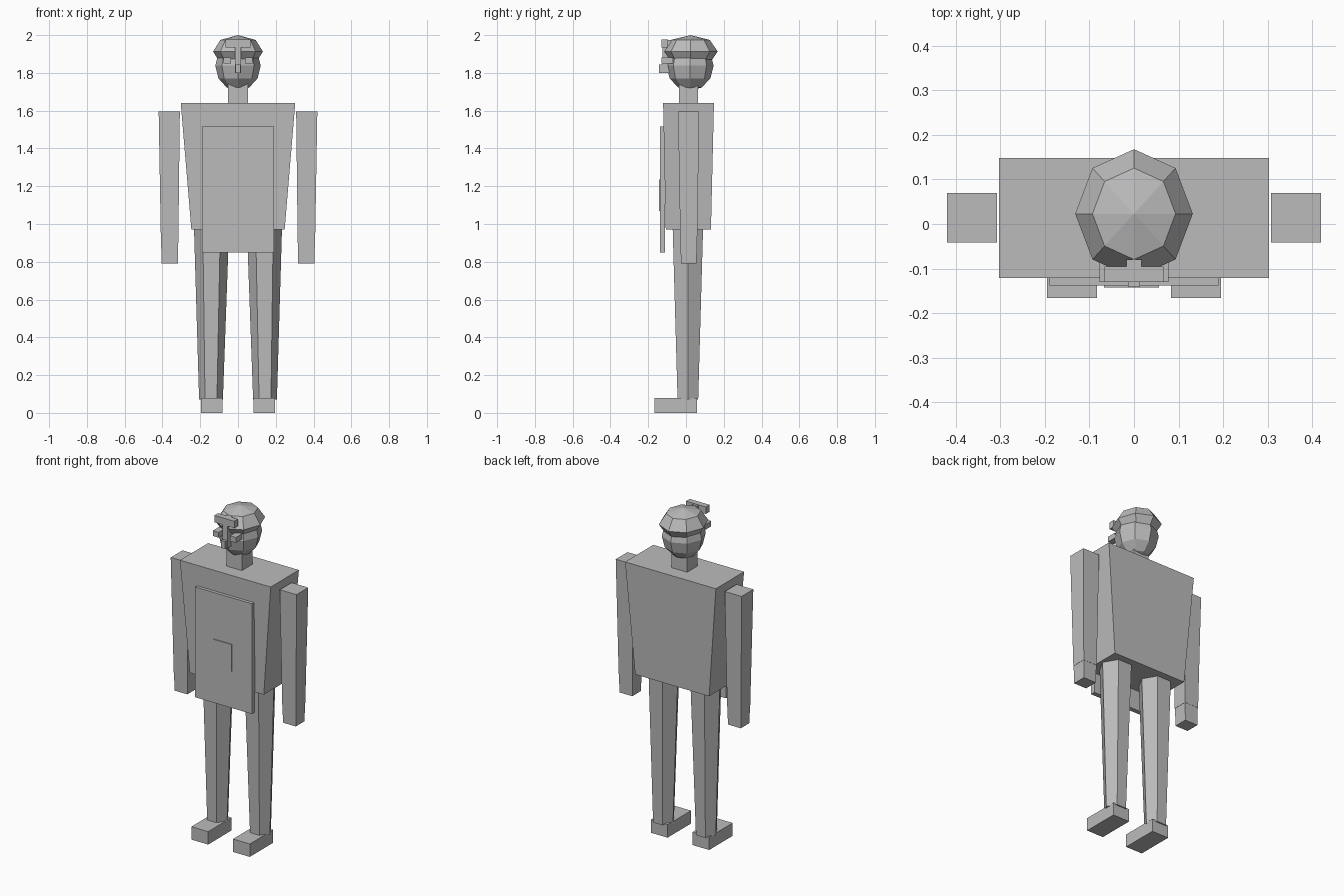
import bpy
from math import radians

cube = bpy.data.objects.get("Cube")
if cube:
    bpy.data.objects.remove(cube, do_unlink=True)

# One plain grey for the whole figure
grey = bpy.data.materials.new("plain_grey")
grey.use_nodes = True
colour = (0.5, 0.5, 0.5, 1)
grey.diffuse_color = colour
grey.node_tree.nodes["Principled BSDF"].inputs["Base Color"].default_value = colour


def finish(name):
    ob = bpy.context.object
    ob.name = name
    ob.data.materials.append(grey)
    return ob


def block(name, x, y, z, bottom=None):
    """Box from ranges; bottom gives other x and y ranges for the lower end."""
    bpy.ops.mesh.primitive_cube_add(size=2)
    ob = finish(name)
    for v in ob.data.vertices:
        bx, by = (x, y) if v.co.z > 0 or not bottom else bottom
        v.co = (bx[v.co.x > 0], by[v.co.y > 0], z[v.co.z > 0])
    return ob


def ball(name, rings, centre, radii):
    bpy.ops.mesh.primitive_uv_sphere_add(segments=8, ring_count=rings, radius=1)
    ob = finish(name)
    for v in ob.data.vertices:
        v.co = [c + r * k for c, r, k in zip(centre, radii, v.co)]


def span(side, a, b):
    return tuple(sorted((side * a, side * b)))


# Body
block("torso", (-.303, .303), (-.121, .148), (.97, 1.64),
      ((-.247, .247), (-.107, .132)))
block("chest_plate", (-.19, .19), (-.138, -.11), (.85, 1.515))
block("chest_badge", (-.067, .056), (-.143, -.137), (1.07, 1.235))
block("neck", (-.052, .052), (-.037, .063), (1.63, 1.74))

# Head and cap
ball("head", 6, (0, .021, 1.838), (.12, .125, .133))
ball("cap", 4, (0, .023, 1.913), (.132, .145, .087))

# Face
block("brow_bar", (-.066, .066), (-.13, -.095), (1.935, 1.977))
block("face_stem", (-.017, .017), (-.125, -.08), (1.80, 1.975))
block("nose", (-.013, .013), (-.142, -.11), (1.80, 1.845))

# Paired parts
for side, word in ((1, "left"), (-1, "right")):
    block(word + "_eye", span(side, .038, .077), (-.13, -.07), (1.85, 1.882))
    block(word + "_arm", span(side, .308, .42), (-.042, .07), (.9, 1.595),
          (span(side, .316, .408), (-.03, .059)))
    block(word + "_hand", span(side, .317, .407), (-.029, .058), (.79, .91),
          (span(side, .319, .405), (-.027, .056)))
    block(word + "_foot", span(side, .083, .195), (-.166, .057), (0, .078))

    # Six-sided tapered leg, leaning slightly outward to the foot
    bpy.ops.mesh.primitive_cone_add(vertices=6, radius1=.063, radius2=.093,
                                    depth=.91, rotation=(0, 0, radians(30)))
    leg = finish(word + "_leg")
    bpy.ops.object.transform_apply(rotation=True, location=False, scale=False)
    for v in leg.data.vertices:
        v.co.x += side * (.14 if v.co.z > 0 else .143)
        v.co.y += .01
        v.co.z += .525
